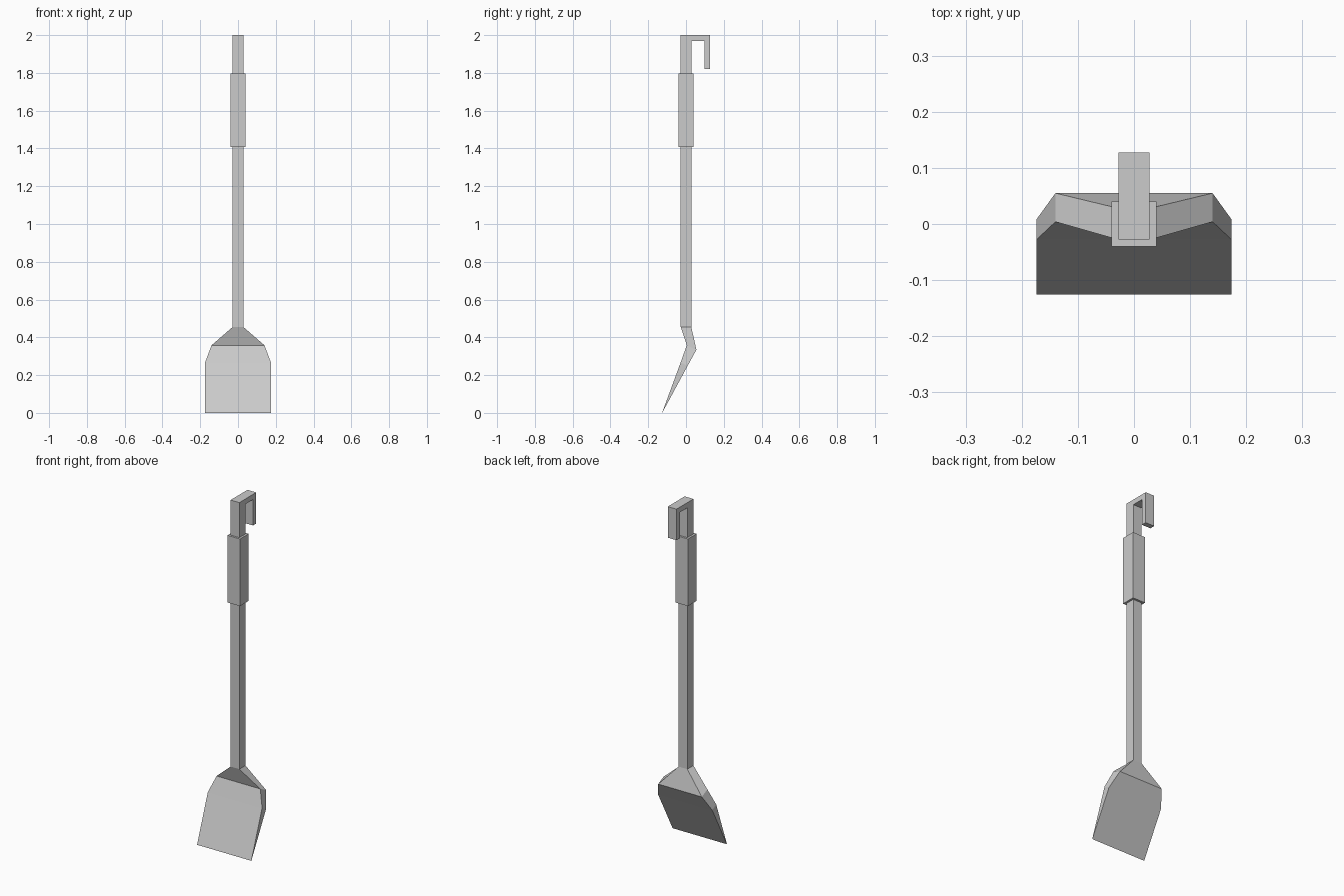
import bpy, bmesh

if "Cube" in bpy.data.objects:
    bpy.data.objects.remove(bpy.data.objects["Cube"])


def finish(name, bm):
    bmesh.ops.recalc_face_normals(bm, faces=bm.faces)
    mesh = bpy.data.meshes.new(name)
    bm.to_mesh(mesh)
    bm.free()
    obj = bpy.data.objects.new(name, mesh)
    bpy.context.collection.objects.link(obj)
    return obj


def extrude_x(name, profile, half):
    """Closed (y, z) profile extruded symmetrically along x."""
    bm = bmesh.new()
    face = bm.faces.new([bm.verts.new((-half, y, z)) for y, z in profile])
    ext = bmesh.ops.extrude_face_region(bm, geom=[face])["geom"]
    verts = [v for v in ext if isinstance(v, bmesh.types.BMVert)]
    bmesh.ops.translate(bm, verts=verts, vec=(2 * half, 0, 0))
    return finish(name, bm)


# Square shaft bent over into the hanging hook
s = 0.028
extrude_x("shaft_and_hook", [
    (-s, 0.455), (s, 0.455), (s, 1.97), (0.097, 1.97),
    (0.097, 1.82), (0.127, 1.82), (0.127, 2.0), (-s, 2.0)], s)

# Square grip sleeve
g = 0.04
extrude_x("grip", [(-g, 1.408), (g, 1.408), (g, 1.797), (-g, 1.797)], g)

# Blade: outline rows of half width, front (y, z), back (y, z)
rows = [
    (0.028, (-0.028, 0.455), (0.028, 0.455)),
    (0.140, (0.004, 0.358), (0.055, 0.334)),
    (0.174, (-0.028, 0.268), (0.008, 0.248)),
    (0.174, (-0.126, 0.002), (-0.126, 0.0)),
]
bm = bmesh.new()
rings = [[bm.verts.new((x, *p)) for x, p in
          ((-w, front), (w, front), (w, back), (-w, back))]
         for w, front, back in rows]
for a, b in zip(rings, rings[1:]):
    for i in range(4):
        j = (i + 1) % 4
        bm.faces.new((a[i], a[j], b[j], b[i]))
bm.faces.new(rings[0])
bm.faces.new(rings[-1])
finish("blade", bm)
